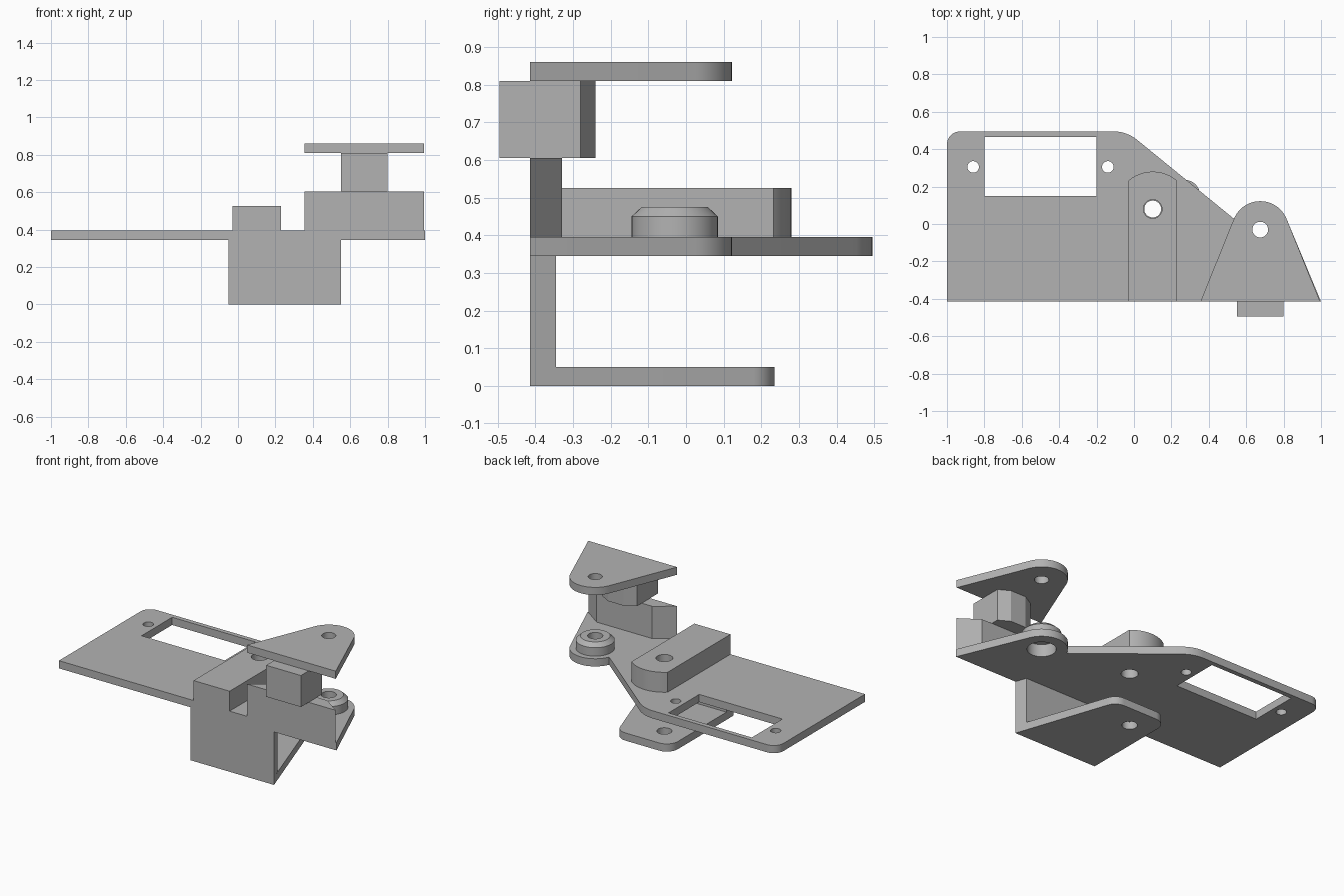
import bpy, bmesh
from math import pi, cos, sin, atan2, tan, acos
from mathutils import Vector

if "Cube" in bpy.data.objects:
    bpy.data.objects.remove(bpy.data.objects["Cube"], do_unlink=True)

grey = bpy.data.materials.new("plain grey")
grey.use_nodes = True
grey.diffuse_color = (0.45, 0.45, 0.45, 1)
grey.node_tree.nodes["Principled BSDF"].inputs["Base Color"].default_value = (0.45, 0.45, 0.45, 1)


def finish(name, bm):
    bmesh.ops.recalc_face_normals(bm, faces=bm.faces)
    mesh = bpy.data.meshes.new(name)
    bm.to_mesh(mesh)
    bm.free()
    mesh.materials.append(grey)
    ob = bpy.data.objects.new(name, mesh)
    bpy.context.collection.objects.link(ob)
    return ob


def prism(name, outline, z0, z1):
    """Extrude a flat outline from z0 up to z1."""
    bm = bmesh.new()
    face = bm.faces.new([bm.verts.new((x, y, z0)) for x, y in outline])
    top = bmesh.ops.extrude_face_region(bm, geom=[face])["geom"]
    bmesh.ops.translate(bm, vec=(0, 0, z1 - z0),
                        verts=[v for v in top if isinstance(v, bmesh.types.BMVert)])
    return finish(name, bm)


def arc(cx, cy, r, a0, a1, n=24):
    return [(cx + r * cos(a0 + (a1 - a0) * i / n),
             cy + r * sin(a0 + (a1 - a0) * i / n)) for i in range(n + 1)]


def circle(cx, cy, r):
    return arc(cx, cy, r, 0, 2 * pi, 40)[:-1]


def box(x0, x1, y0, y1):
    return [(x0, y0), (x1, y0), (x1, y1), (x0, y1)]


def fillet(before, corner, after, r, n=10):
    """Round a convex corner of a counter-clockwise outline."""
    b, c, a = Vector(before), Vector(corner), Vector(after)
    d0, d1 = (b - c).normalized(), (a - c).normalized()
    half = acos(d0.dot(d1)) / 2
    mid = c + (d0 + d1).normalized() * (r / sin(half))
    s = c + d0 * (r / tan(half)) - mid
    start = atan2(s.y, s.x)
    return arc(mid.x, mid.y, r, start, start + pi - 2 * half, n)


def cut(ob, outlines):
    """Cut through-openings into a part."""
    for outline in outlines:
        cutter = prism("cutter", outline, -0.5, 1.5)
        cutter.hide_render = True
        mod = ob.modifiers.new("opening", "BOOLEAN")
        mod.operation, mod.solver, mod.object = "DIFFERENCE", "EXACT", cutter
        bpy.context.view_layer.objects.active = ob
        bpy.ops.object.modifier_apply(modifier=mod.name)
        bpy.data.objects.remove(cutter, do_unlink=True)


def smooth(ob):
    bpy.ops.object.select_all(action="DESELECT")
    ob.select_set(True)
    bpy.context.view_layer.objects.active = ob
    bpy.ops.object.shade_smooth_by_angle(angle=0.5)


FRONT = -0.415
PIVOT = (0.675, -0.03)   # axis of the right-hand lobe
PIN = (0.1, 0.08)        # axis of the middle arm
LEAN = 0.375             # tilt of the lobe's straight sides

# Main plate with rounded corners, sloping back edge and end lobe
c_slope, c_corner = (-0.04, 0.495), (-1, 0.495)
plate = prism("main_plate",
              [(-1, FRONT), (1, FRONT)]
              + arc(*PIVOT, 0.152, LEAN, 2.75)
              + fillet((0.54, 0.035), c_slope, c_corner, 0.2)
              + fillet(c_slope, c_corner, (-1, FRONT), 0.07),
              0.345, 0.395)
cut(plate, [box(-0.8, -0.2, 0.15, 0.465), circle(-0.86, 0.305, 0.031),
            circle(-0.14, 0.305, 0.031), circle(*PIN, 0.05), circle(*PIVOT, 0.085)])

# Upper triangular plate above the lobe
upper = prism("upper_plate",
              [(0.355, FRONT), (0.995, FRONT)] + arc(*PIVOT, 0.152, LEAN, pi - LEAN),
              0.81, 0.86)
cut(upper, [circle(*PIVOT, 0.042)])

# Middle arm with rounded back end
arm = prism("middle_arm",
            [(-0.03, FRONT), (0.23, FRONT)] + arc(*PIN, 0.2, 0.863, pi - 0.863),
            0.395, 0.525)
cut(arm, [circle(*PIN, 0.05)])

# Lower bracket: foot plate and front wall
fl, fr, br, bl = (-0.05, FRONT), (0.55, FRONT), (0.33, 0.235), (-0.05, 0.235)
foot = prism("lower_plate",
             [fl, fr] + fillet(fr, br, bl, 0.08) + fillet(br, bl, fl, 0.08), 0, 0.05)
cut(foot, [circle(*PIN, 0.045)])
prism("lower_wall", [fl, fr, (0.526, -0.345), (-0.05, -0.345)], 0.05, 0.345)

# Front wall and the chamfered block carrying the upper plate
prism("front_wall", [(0.355, FRONT), (0.995, FRONT), (0.875, -0.33), (0.475, -0.33)],
      0.395, 0.605)
prism("upper_block", [(0.55, -0.495), (0.8, -0.495), (0.8, -0.28), (0.73, -0.24),
                      (0.62, -0.24), (0.55, -0.28)], 0.605, 0.81)

# Turned boss on the lobe, hollow from below
bm = bmesh.new()
profile = [(0.115, 0.395), (0.115, 0.45), (0.088, 0.475), (0.045, 0.475),
           (0.045, 0.425), (0.085, 0.425), (0.085, 0.395)]
ring = [bm.verts.new((PIVOT[0] + r, PIVOT[1], z)) for r, z in profile]
edges = [bm.edges.new((ring[i - 1], ring[i])) for i in range(len(ring))]
bmesh.ops.spin(bm, geom=ring + edges, cent=(*PIVOT, 0), axis=(0, 0, 1),
               angle=2 * pi, steps=40)
bmesh.ops.remove_doubles(bm, verts=bm.verts, dist=0.0005)
boss = finish("pivot_boss", bm)

for part in (plate, upper, arm, foot, boss):
    smooth(part)
